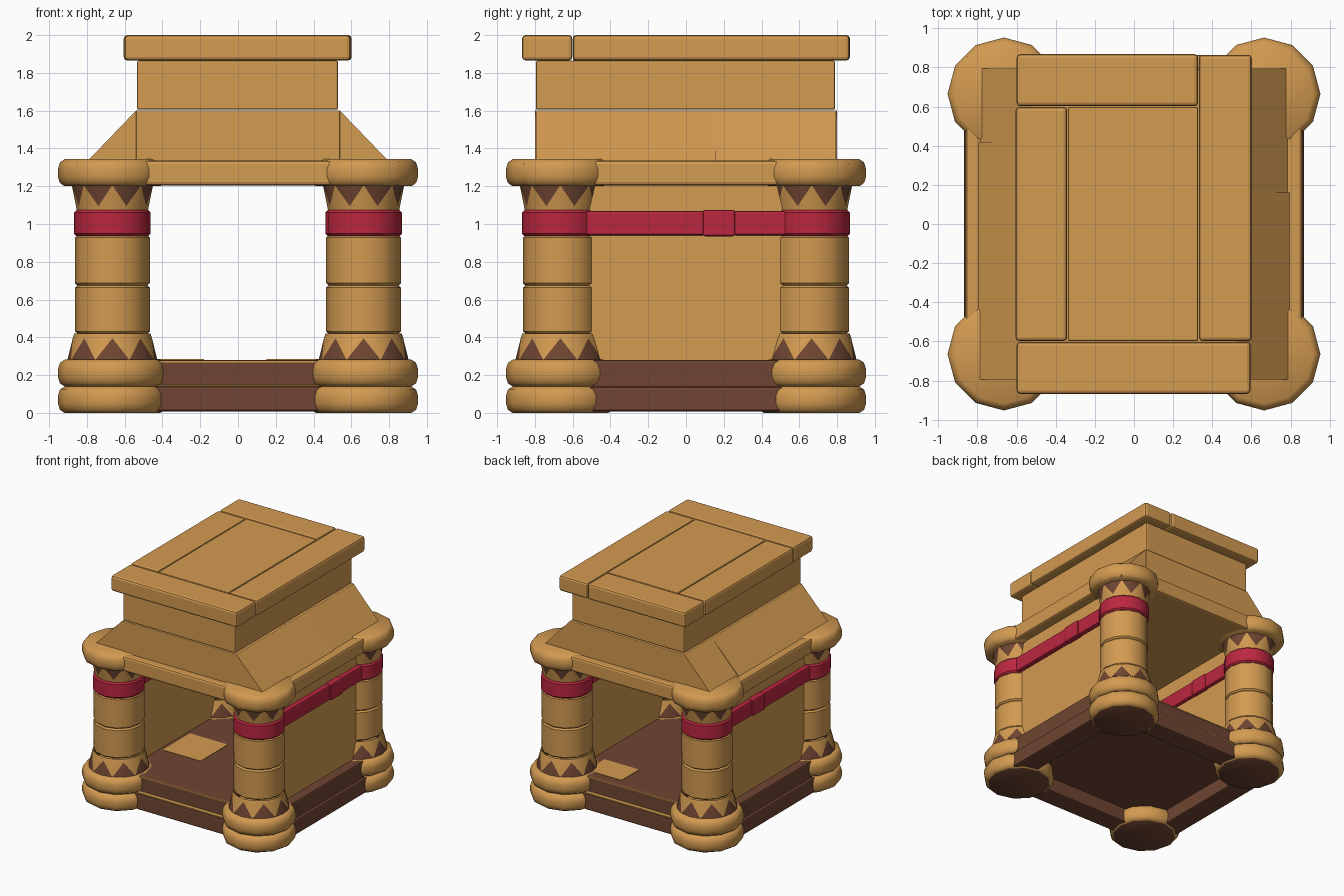
import bpy, bmesh, math

if "Cube" in bpy.data.objects:
    bpy.data.objects.remove(bpy.data.objects["Cube"])


def material(name, rgb):
    m = bpy.data.materials.new(name)
    m.diffuse_color = (*rgb, 1)
    m.use_nodes = True
    m.node_tree.nodes["Principled BSDF"].inputs["Base Color"].default_value = m.diffuse_color
    return m


TAN = material("sandstone", (0.65, 0.325, 0.082))
BROWN = material("dark brown stone", (0.160, 0.060, 0.032))
RED = material("crimson band", (0.50, 0.020, 0.050))


def finish(bm, name, mats, bevel=0.0, smooth=False):
    bmesh.ops.recalc_face_normals(bm, faces=bm.faces)
    me = bpy.data.meshes.new(name)
    bm.to_mesh(me)
    bm.free()
    ob = bpy.data.objects.new(name, me)
    bpy.context.collection.objects.link(ob)
    for m in mats:
        me.materials.append(m)
    if bevel:
        mod = ob.modifiers.new("bevel", 'BEVEL')
        mod.width = bevel
        mod.segments = 2
    if smooth:
        bpy.ops.object.select_all(action='DESELECT')
        ob.select_set(True)
        bpy.context.view_layer.objects.active = ob
        bpy.ops.object.shade_smooth_by_angle(angle=math.radians(40))
    return ob


def box(name, x0, x1, y0, y1, z0, z1, mat=TAN, bevel=0.012):
    bm = bmesh.new()
    bmesh.ops.create_cube(bm, size=1)
    for v in bm.verts:
        v.co = ((x0 + x1) / 2 + v.co.x * (x1 - x0),
                (y0 + y1) / 2 + v.co.y * (y1 - y0),
                (z0 + z1) / 2 + v.co.z * (z1 - z0))
    return finish(bm, name, [mat], bevel)


def ring(bm, cx, cy, r, z, n):
    return [bm.verts.new((cx + r * math.cos(2 * math.pi * i / n),
                          cy + r * math.sin(2 * math.pi * i / n), z)) for i in range(n)]


def lathe(name, cx, cy, profile, mats, n=12, dark_bottom=False):
    bm = bmesh.new()
    rings = [ring(bm, cx, cy, r, z, n) for r, z in profile]
    for a, b in zip(rings, rings[1:]):
        for i in range(n):
            j = (i + 1) % n
            bm.faces.new((a[i], a[j], b[j], b[i]))
    bottom = bm.faces.new(rings[0][::-1])
    bm.faces.new(rings[-1])
    if dark_bottom:
        bottom.material_index = 1
    return finish(bm, name, mats, smooth=True)


def zigzag(name, cx, cy, r_base, z_base, r_tip, z_tip, r_end, z_end, n=16, phase=0):
    """Flared collar: brown triangles grow from the base ring to the tips."""
    bm = bmesh.new()
    a = ring(bm, cx, cy, r_base, z_base, n)
    b = ring(bm, cx, cy, r_tip, z_tip, n)
    c = ring(bm, cx, cy, r_end, z_end, n)
    for k in range(0, n, 2):
        i, j, l = [(k + phase + d) % n for d in (-1, 0, 1)]
        for tri in ((a[i], a[j], b[j]), (a[j], a[l], b[j])):
            bm.faces.new(tri).material_index = 1
        bm.faces.new((a[i], b[j], b[i]))
        bm.faces.new((a[l], b[l], b[j]))
    for i in range(n):
        j = (i + 1) % n
        bm.faces.new((b[i], b[j], c[j], c[i]))
    return finish(bm, name, [TAN, BROWN], smooth=True)


def disc(z0, z1, r):
    h = z1 - z0
    return [(r - 0.035, z0), (r - 0.01, z0 + 0.12 * h), (r, z0 + 0.35 * h),
            (r, z0 + 0.65 * h), (r - 0.01, z1 - 0.12 * h), (r - 0.035, z1)]


def drum(z0, z1, r):
    return [(r - 0.012, z0), (r, z0 + 0.012), (r, z1 - 0.012), (r - 0.012, z1)]


# Four corner columns
C = 0.665
for sx, sn in ((-1, "left"), (1, "right")):
    for sy, fn in ((-1, "front"), (1, "back")):
        x, y, p = sx * C, sy * C, f"{fn}_{sn}_column_"
        lathe(p + "lower_base", x, y, disc(0, 0.14, 0.288), [TAN, BROWN], dark_bottom=True)
        lathe(p + "upper_base", x, y, disc(0.14, 0.282, 0.288), [TAN])
        zigzag(p + "foot_collar", x, y, 0.238, 0.28, 0.210, 0.395, 0.202, 0.42)
        lathe(p + "lower_drum", x, y, drum(0.42, 0.675, 0.198), [TAN])
        lathe(p + "upper_drum", x, y, drum(0.675, 0.94, 0.198), [TAN])
        lathe(p + "red_band", x, y, drum(0.937, 1.073, 0.203), [RED], n=16)
        zigzag(p + "neck_collar", x, y, 0.215, 1.205, 0.193, 1.095, 0.188, 1.07, phase=1)
        lathe(p + "capital", x, y, disc(1.20, 1.343, 0.288), [TAN])

# Base: hollow lower ring of beams and a full floor slab above it
for s, n in ((-1, "front"), (1, "back")):
    ya, yb = sorted((s * 0.60, s * 0.78))
    box(n + "_lower_step", -0.66, 0.66, ya, yb, 0.008, 0.14, BROWN)
    ya, yb = sorted((s * 0.70, s * 0.77))
    box(n + "_lower_step_edge", -0.45, 0.45, ya, yb, 0.142, 0.150, TAN, 0)
    ya, yb = sorted((s * 0.69, s * 0.738))
    box(n + "_floor_edge", -0.45, 0.45, ya, yb, 0.268, 0.277, TAN, 0)
for s, n in ((-1, "left"), (1, "right")):
    xa, xb = sorted((s * 0.68, s * 0.87))
    box(n + "_lower_step", xa, xb, -0.66, 0.66, 0.008, 0.137, BROWN)
box("floor_slab", -0.85, 0.85, -0.735, 0.735, 0.132, 0.28, BROWN)
box("floor_tile_left", -0.54, -0.18, -0.25, 0.12, 0.276, 0.284, TAN, 0)
box("floor_tile_right", 0.15, 0.48, 0.42, 0.66, 0.276, 0.284, TAN, 0)

# Side walls with red rails
for s, n in ((-1, "left"), (1, "right")):
    xa, xb = sorted((s * 0.57, s * 0.77))
    box(n + "_wall", xa, xb, -0.6, 0.6, 0.27, 1.22, TAN, 0)
    xa, xb = sorted((s * 0.54, s * 0.81))
    box(n + "_red_rail_front", xa, xb, -0.6, 0.10, 0.94, 1.07, RED)
    xa, xb = sorted((s * 0.535, s * 0.82))
    box(n + "_red_rail_middle", xa, xb, 0.09, 0.26, 0.935, 1.075, RED)
    xa, xb = sorted((s * 0.54, s * 0.81))
    box(n + "_red_rail_back", xa, xb, 0.25, 0.6, 0.94, 1.07, RED)

# Architrave slab resting on the columns
box("architrave", -0.86, 0.86, -0.865, 0.865, 1.205, 1.335, TAN, 0.018)

# Roof core and sloped sides, each slope in two stones
box("roof_lower_block", -0.54, 0.54, -0.80, 0.80, 1.33, 1.602, TAN, 0.006)
box("roof_upper_block", -0.535, 0.53, -0.795, 0.79, 1.605, 1.865, TAN, 0.010)


def slope(name, s, y0, y1, out):
    bm = bmesh.new()
    pts = [(0.52, 1.33), (out, 1.33), (0.54, 1.60), (0.52, 1.60)]
    a = [bm.verts.new((s * x, y0, z)) for x, z in pts]
    b = [bm.verts.new((s * x, y1, z)) for x, z in pts]
    bm.faces.new(a)
    bm.faces.new(b[::-1])
    for i in range(4):
        j = (i + 1) % 4
        bm.faces.new((a[i], a[j], b[j], b[i]))
    finish(bm, name, [TAN])


for s, n, seam in ((-1, "left", 0.42), (1, "right", 0.16)):
    slope(n + "_slope_front", s, -0.795, seam, 0.80)
    slope(n + "_slope_back", s, seam, 0.795, 0.79)

# Roof cap made of five planks
Z0, Z1 = 1.866, 2.0
box("cap_front_plank", -0.60, 0.595, -0.868, -0.602, Z0, Z1, TAN, 0.018)
box("cap_back_plank", -0.60, 0.328, 0.602, 0.868, Z0, Z1, TAN, 0.018)
box("cap_right_plank", 0.332, 0.602, -0.598, 0.865, Z0, Z1, TAN, 0.018)
box("cap_left_plank", -0.605, -0.342, -0.598, 0.598, Z0, Z1, TAN, 0.018)
box("cap_centre_plank", -0.338, 0.328, -0.598, 0.598, Z0, Z1 - 0.002, TAN, 0.008)
